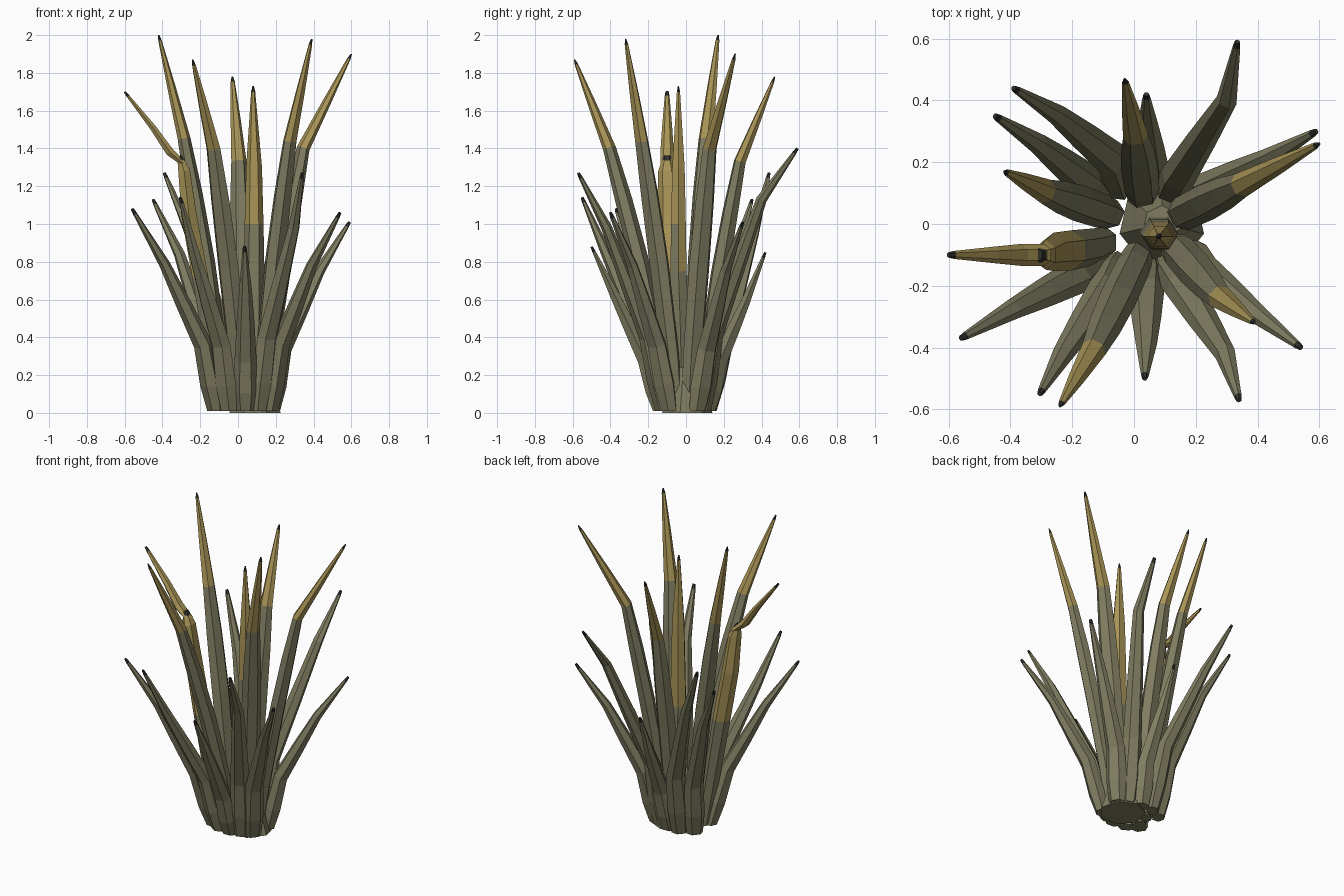
import bpy, bmesh, math
from mathutils import Vector

if "Cube" in bpy.data.objects:
    bpy.data.objects.remove(bpy.data.objects["Cube"])


def material(name, rgb):
    m = bpy.data.materials.new(name)
    m.diffuse_color = (*rgb, 1)
    m.use_nodes = True
    m.node_tree.nodes["Principled BSDF"].inputs["Base Color"].default_value = m.diffuse_color
    return m


MATS = [material("olive green", (0.215, 0.205, 0.12)),
        material("dry yellow", (0.40, 0.30, 0.095)),
        material("dark tip", (0.03, 0.03, 0.026))]
SIDES = 6


def leaf(name, path, widths, yellow_z=9.0, flat=0.8, axis=None, back_z=None, end=(0.011, 0.004)):
    """Faceted tapered blade along path; the tip is dark, yellow above yellow_z."""
    pts = [Vector(p) for p in path]
    # short dark tip ring
    d = pts[-1] - pts[-2]
    pts.insert(-1, pts[-1] - d.normalized() * 0.03)
    widths = list(widths) + list(end)
    out = Vector(axis) if axis else Vector((pts[-1].x - pts[0].x, pts[-1].y - pts[0].y, 0)).normalized()
    bm = bmesh.new()
    rings = []
    for i, (p, w) in enumerate(zip(pts, widths)):
        t = (pts[min(i + 1, len(pts) - 1)] - pts[max(i - 1, 0)]).normalized()
        if i == 0:
            t = Vector((0, 0, 1))          # flat foot
        s = t.cross(out).normalized()
        n = s.cross(t).normalized()
        rings.append([bm.verts.new(p + s * w * math.cos(a) + n * w * flat * math.sin(a))
                      for a in (math.tau * k / SIDES for k in range(SIDES))])
    for i in range(len(rings) - 1):
        for k in range(SIDES):
            j = (k + 1) % SIDES
            f = bm.faces.new((rings[i][k], rings[i][j], rings[i + 1][j], rings[i + 1][k]))
            c = f.calc_center_median()
            # the back faces may turn yellow lower down
            limit = back_z if back_z and c.y > (pts[i].y + pts[i + 1].y) / 2 else yellow_z
            f.material_index = 2 if i == len(rings) - 2 else (1 if c.z > limit else 0)
    bm.faces.new(rings[0][::-1])
    top = bm.faces.new(rings[-1])
    top.material_index = 2
    finish(name, bm)


def finish(name, bm):
    bmesh.ops.recalc_face_normals(bm, faces=bm.faces)
    me = bpy.data.meshes.new(name)
    bm.to_mesh(me)
    bm.free()
    for m in MATS:
        me.materials.append(m)
    bpy.context.collection.objects.link(bpy.data.objects.new(name, me))


# Short outer leaves: foot (x, y), bend (x, y, z), shoulder (x, y, z), tip
SHORT = [
    ((.12, .09), (.14, .15, .42), (.30, .40, 1.13), (.335, .59, 1.40)),
    ((.18, .06), (.235, .11, .34), (.43, .21, .75), (.59, .30, 1.01)),
    ((.17, -.09), (.225, -.155, .36), (.39, -.285, .78), (.54, -.40, 1.06)),
    ((.11, -.12), (.155, -.20, .40), (.295, -.42, .98), (.34, -.57, 1.27)),
    ((.04, -.14), (.04, -.215, .28), (.04, -.39, .65), (.035, -.50, .88)),
    ((-.05, -.13), (-.09, -.21, .36), (-.23, -.42, .84), (-.305, -.55, 1.14)),
    ((-.12, -.09), (-.185, -.17, .36), (-.39, -.275, .79), (-.56, -.37, 1.08)),
    ((-.12, .08), (-.155, .14, .36), (-.31, .26, .84), (-.45, .35, 1.13)),
    ((-.04, .12), (-.07, .21, .42), (-.25, .355, .94), (-.39, .44, 1.27)),
    ((.04, .12), (.055, .18, .28), (.045, .32, .60), (.04, .42, .85)),
]
for i, (foot, bend, shoulder, tip) in enumerate(SHORT):
    f = Vector((*foot, .01))
    b = Vector(bend)
    leaf(f"outer_leaf_{i + 1}", [f, f.lerp(b, .4), b, b.lerp(Vector(shoulder), .5), shoulder, tip],
         [.050, .064, .058, .048, .034], end=(.013, .009))

# Tall inner leaves with yellow ends: foot, knee, tip, yellow start
TALL = [
    ((.13, .02), (.345, .125, 1.40), (.60, .26, 1.90), 1.4),
    ((.12, -.06), (.275, -.235, 1.44), (.39, -.32, 1.98), 1.4),
    ((.02, -.09), (-.13, -.405, 1.40), (-.24, -.59, 1.87), 1.35),
    ((-.07, .03), (-.285, .105, 1.45), (-.42, .17, 2.0), 1.4),
    ((.03, .08), (.005, .285, 1.33), (-.03, .47, 1.78), 1.3),
]
for i, (foot, knee, tip, yz) in enumerate(TALL):
    f, k, t = Vector((*foot, .01)), Vector(knee), Vector(tip)

    def bow(u):
        # curve outward gradually from the heart to the knee
        p = f.lerp(k, u)
        q = f.lerp(k, u ** 1.25)
        return Vector((q.x, q.y, p.z))
    leaf(f"tall_leaf_{i + 1}", [f, bow(.2), bow(.55), bow(.8), k, k.lerp(t, .5), t],
         [.048, .056, .060, .054, .041, .027], yz)

# Central upright spear, yellow lower down on its back
leaf("center_spear", [(.08, -.02, .01), (.08, -.03, .45), (.085, -.04, .75), (.085, -.04, 1.0),
                      (.085, -.04, 1.3), (.08, -.04, 1.73)],
     [.06, .06, .055, .05, .042], 1.0, .9, (0, -1, 0), .75)

# Broken leaf: thick stub and a bent-over thin end
leaf("broken_leaf_stub", [(-.09, -.06, .01), (-.14, -.075, .35), (-.20, -.085, .72), (-.26, -.09, 1.05),
                          (-.285, -.10, 1.28), (-.31, -.10, 1.36)],
     [.05, .06, .065, .062, .048], .75, .75, (-1, 0, 0), end=(.03, .02))
leaf("broken_leaf_end", [(-.29, -.10, 1.32), (-.36, -.10, 1.38), (-.45, -.10, 1.51), (-.60, -.10, 1.70)],
     [.035, .036, .027], 1.3, .7, (-1, 0, 0), end=(.013, .009))

# Solid heart that joins the feet
bm = bmesh.new()
bmesh.ops.create_cone(bm, cap_ends=True, segments=7, radius1=.14, radius2=.06, depth=.24)
for v in bm.verts:
    v.co += Vector((.09, 0, .12))
finish("heart", bm)
